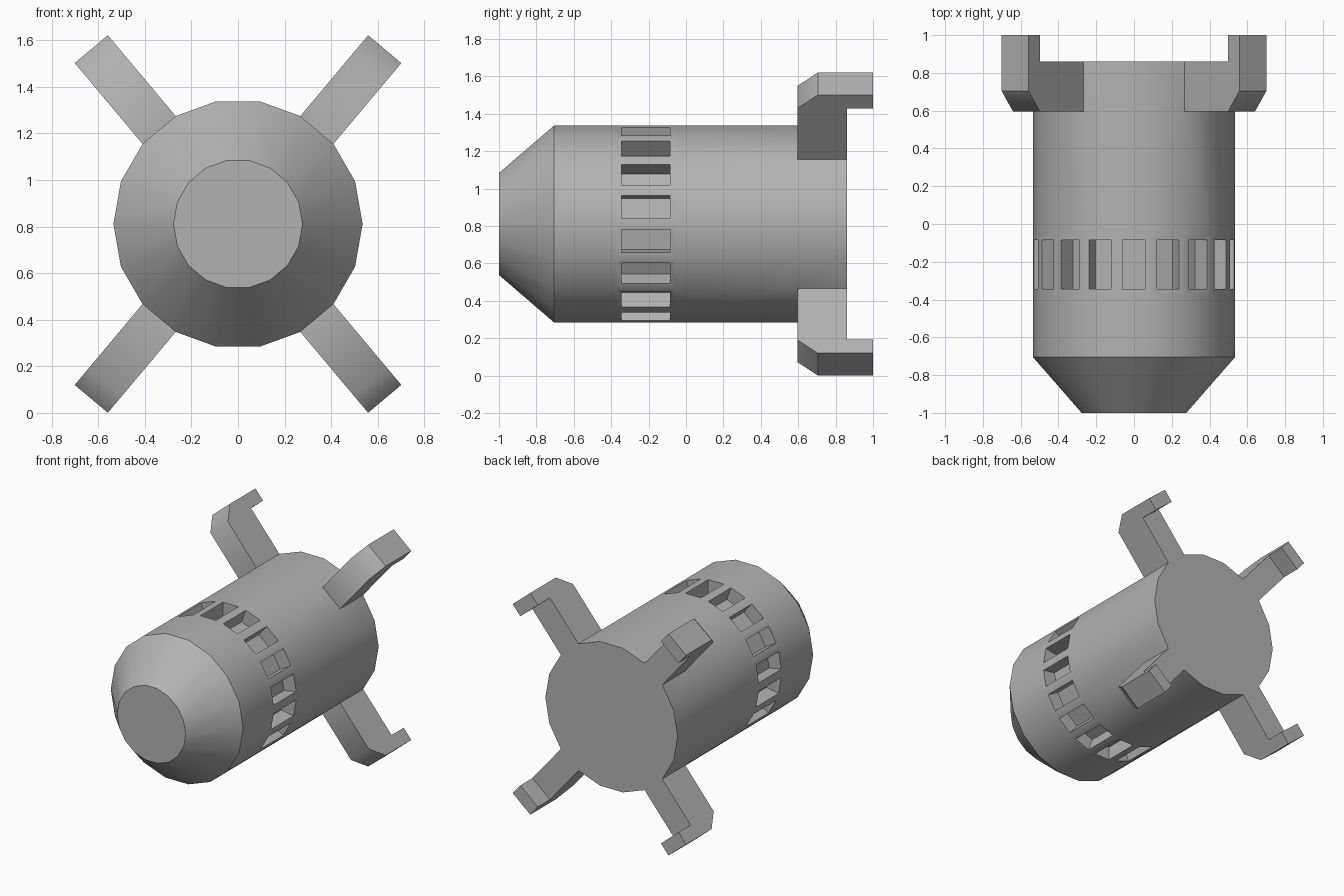
import bpy, bmesh
from math import radians, cos, sin

if "Cube" in bpy.data.objects:
    bpy.data.objects.remove(bpy.data.objects["Cube"])

SIDES, STEP = 18, 20
AXIS_Z = 0.811
RADIUS = 0.535
APOTHEM = RADIUS * cos(radians(10))
HALF_FACE = RADIUS * sin(radians(10))
ARM_SLOTS = (2, 6, 11, 15)          # body facets that carry an arm

# Dark grey shared by all parts
GREY = bpy.data.materials.new("dark_grey")
GREY.diffuse_color = (0.45, 0.45, 0.45, 1)
GREY.use_nodes = True
GREY.node_tree.nodes["Principled BSDF"].inputs["Base Color"].default_value = GREY.diffuse_color


def finish(bm, name, smooth_angle):
    """Sharpen edges by angle and turn the bmesh into an object."""
    bmesh.ops.recalc_face_normals(bm, faces=bm.faces)
    for f in bm.faces:
        f.smooth = True
    for e in bm.edges:
        e.smooth = len(e.link_faces) == 2 and e.calc_face_angle() < radians(smooth_angle)
    me = bpy.data.meshes.new(name)
    bm.to_mesh(me)
    bm.free()
    me.materials.append(GREY)
    ob = bpy.data.objects.new(name, me)
    ob.location.z = AXIS_Z
    bpy.context.collection.objects.link(ob)
    return ob


def build_body():
    # (y, radius) stations: nose cone, window band, straight barrel
    stations = [(-1, 0.277), (-0.705, RADIUS), (-0.376, RADIUS),
                (-0.054, RADIUS), (0.595, RADIUS), (0.86, RADIUS)]
    bm = bmesh.new()
    rings = [[bm.verts.new((r * cos(radians(STEP * k)), y, r * sin(radians(STEP * k))))
              for k in range(SIDES)] for y, r in stations]
    windows = []
    for i in range(len(rings) - 1):
        a, b = rings[i], rings[i + 1]
        for k in range(SIDES):
            if i == 4 and k in ARM_SLOTS:      # left open where the arm joins
                continue
            n = (k + 1) % SIDES
            f = bm.faces.new((a[k], a[n], b[n], b[k]))
            if i == 2:
                windows.append(f)
    bm.faces.new(rings[0])
    bm.faces.new(rings[-1])
    bmesh.ops.recalc_face_normals(bm, faces=bm.faces)
    # Recessed windows: frame, then push the pane inwards
    bmesh.ops.inset_individual(bm, faces=windows, thickness=0.031, use_even_offset=True)
    bmesh.ops.inset_individual(bm, faces=windows, thickness=0, depth=-0.1)
    return finish(bm, "body", 30)


def build_arm(index, slot):
    # Hooked side profile as (distance from axis, y)
    profile = [(APOTHEM, 0.595), (0.885, 0.595), (0.98, 0.705), (0.98, 1.0),
               (0.885, 1.0), (0.885, 0.86), (APOTHEM, 0.86)]
    ang = radians(STEP * slot + STEP / 2)
    c, s = cos(ang), sin(ang)
    bm = bmesh.new()
    left, right = [[bm.verts.new((r * c - t * s, y, r * s + t * c)) for r, y in profile]
                   for t in (-HALF_FACE, HALF_FACE)]
    bm.faces.new(left)
    bm.faces.new(right[::-1])
    for i in range(len(profile) - 1):          # root stays open against the body
        bm.faces.new((left[i], left[i + 1], right[i + 1], right[i]))
    ob = finish(bm, f"hook_arm_{index}", 30)
    # Soft shading between the front face and the chamfer
    sharp = ob.data.attributes.get("sharp_edge")
    for e in ob.data.edges:
        if set(e.vertices) == {1, 1 + len(profile)} and sharp:
            sharp.data[e.index].value = False
    return ob


build_body()
for n, slot in enumerate(ARM_SLOTS, 1):
    build_arm(n, slot)
